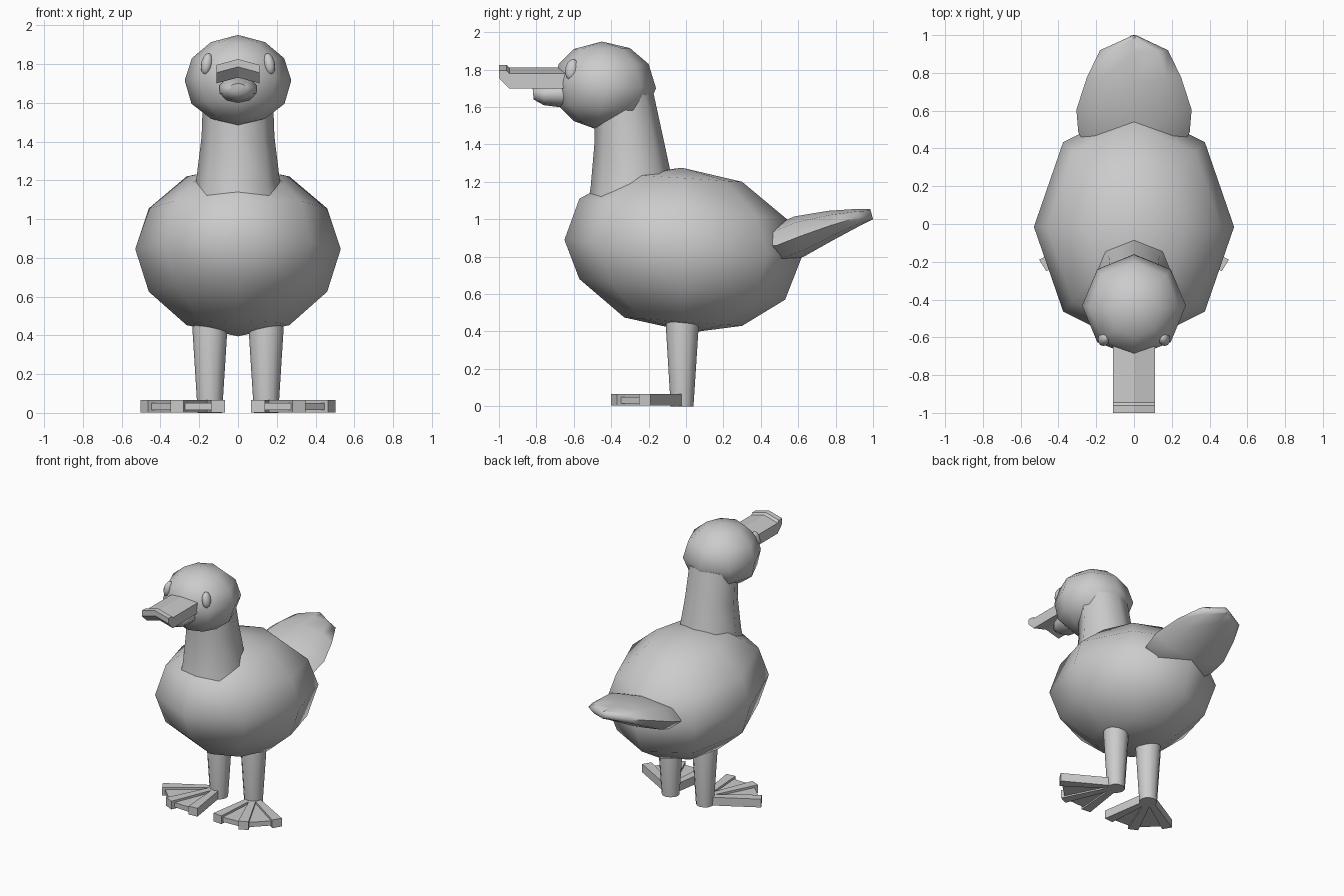
import bpy, bmesh
from math import sin, cos, pi, radians
from mathutils import Vector

if "Cube" in bpy.data.objects:
    bpy.data.objects.remove(bpy.data.objects["Cube"])


def finish(name, bm, smooth=True, angle=60):
    bmesh.ops.remove_doubles(bm, verts=bm.verts, dist=1e-5)
    bmesh.ops.recalc_face_normals(bm, faces=bm.faces)
    me = bpy.data.meshes.new(name)
    bm.to_mesh(me)
    bm.free()
    if smooth:
        me.shade_smooth()
        me.set_sharp_from_angle(angle=radians(angle))
    ob = bpy.data.objects.new(name, me)
    bpy.context.collection.objects.link(ob)
    return ob


def loft(name, rings, n=8, cx=0.0):
    """Each ring: (front y, front z, back y, back z, half width in x)."""
    bm = bmesh.new()
    loops = []
    for fy, fz, by, bz, rx in rings:
        c = Vector((cx, (fy + by) / 2, (fz + bz) / 2))
        h = Vector((0, (by - fy) / 2, (bz - fz) / 2))
        if rx == 0:
            loops.append([bm.verts.new(c)])
        else:
            loops.append([bm.verts.new(c + h * cos(2 * pi * i / n)
                          + Vector((rx * sin(2 * pi * i / n), 0, 0))) for i in range(n)])
    for a, b in zip(loops, loops[1:]):
        for i in range(n):
            j = (i + 1) % n
            quad = [a[i % len(a)], a[j % len(a)], b[j % len(b)], b[i % len(b)]]
            bm.faces.new(list(dict.fromkeys(quad)))
    for end in (loops[0], loops[-1]):
        if len(end) > 1:
            bm.faces.new(end)
    return finish(name, bm)


def prism(bm, pts, z0, z1):
    lo = [bm.verts.new((x, y, z0)) for x, y in pts]
    hi = [bm.verts.new((x, y, z1)) for x, y in pts]
    bm.faces.new(lo)
    bm.faces.new(hi)
    for i in range(len(pts)):
        j = (i + 1) % len(pts)
        bm.faces.new((lo[i], lo[j], hi[j], hi[i]))


# Body, neck and head: eight-sided rounded forms
loft("body", [(0.03, 0.395, 0.03, 0.395, 0),
              (-0.33, 0.475, 0.30, 0.43, 0.265),
              (-0.57, 0.68, 0.53, 0.57, 0.46),
              (-0.65, 0.89, 0.62, 0.80, 0.53),
              (-0.57, 1.11, 0.54, 1.00, 0.46),
              (-0.33, 1.24, 0.30, 1.20, 0.265),
              (-0.02, 1.275, -0.02, 1.275, 0)])
loft("neck", [(-0.54, 1.00, -0.05, 1.10, 0.25),
              (-0.51, 1.17, -0.08, 1.24, 0.215),
              (-0.49, 1.40, -0.125, 1.45, 0.188),
              (-0.49, 1.60, -0.175, 1.68, 0.18)])
loft("head", [(-0.49, 1.485, -0.49, 1.485, 0),
              (-0.60, 1.525, -0.33, 1.51, 0.14),
              (-0.685, 1.61, -0.215, 1.58, 0.24),
              (-0.705, 1.73, -0.16, 1.70, 0.275),
              (-0.68, 1.83, -0.20, 1.83, 0.238),
              (-0.60, 1.91, -0.30, 1.915, 0.14),
              (-0.45, 1.95, -0.45, 1.95, 0)])

# Tail: flattened leaf swept upwards
loft("tail", [(0.45, 0.78, 0.40, 0.94, 0.26),
              (0.52, 0.76, 0.45, 0.96, 0.295),
              (0.63, 0.80, 0.58, 1.015, 0.305),
              (0.79, 0.89, 0.76, 1.045, 0.25),
              (0.93, 0.965, 0.91, 1.055, 0.18),
              (1.00, 1.00, 0.985, 1.055, 0.02)])

# Upper beak: ridged sheet with a raised lip
profile = [(-0.60, 1.81), (-0.945, 1.81), (-0.96, 1.825), (-1.0, 1.825),
           (-1.0, 1.785), (-0.945, 1.73), (-0.60, 1.73)]
bm = bmesh.new()
rows = [[bm.verts.new((x, y, z - dz)) for y, z in profile]
        for x, dz in ((-0.112, 0.03), (0, 0), (0.112, 0.03))]
for a, b in zip(rows, rows[1:]):
    for i in range(len(profile)):
        j = (i + 1) % len(profile)
        bm.faces.new((a[i], a[j], b[j], b[i]))
bm.faces.new(rows[0])
bm.faces.new(rows[-1])
finish("upper_beak", bm, smooth=False)

# Lower beak
loft("lower_beak", [(-0.60, 1.60, -0.60, 1.74, 0.10),
                    (-0.68, 1.60, -0.68, 1.74, 0.10),
                    (-0.76, 1.61, -0.76, 1.72, 0.085),
                    (-0.815, 1.64, -0.82, 1.70, 0.045)], n=10)

for side, s in (("left", 1), ("right", -1)):
    # Eye
    bm = bmesh.new()
    bmesh.ops.create_uvsphere(bm, u_segments=12, v_segments=8, radius=1)
    for v in bm.verts:
        v.co = (s * 0.161 + v.co.x * 0.03 + s * v.co.z * -0.008,
                -0.61 + v.co.y * 0.036 + v.co.z * 0.006, 1.80 + v.co.z * 0.056)
    finish(side + "_eye", bm)

    # Leg
    loft(side + "_leg", [(-0.082, 0.0, 0.04, 0.0, 0.063),
                         (-0.108, 0.43, 0.068, 0.43, 0.09),
                         (-0.09, 0.56, 0.05, 0.56, 0.075)], n=12, cx=s * 0.145)

    # Foot: three toes joined by a thinner web
    bm = bmesh.new()
    heel = Vector((0.145, -0.01))
    tips = [Vector((0.483, -0.22)), Vector((0.315, -0.385)), Vector((0.103, -0.395))]
    for tip in tips:
        d = (tip - heel).normalized()
        w = Vector((-d.y, d.x))
        pts = [heel - w * 0.02, tip - w * 0.036, tip + w * 0.036, heel + w * 0.02]
        prism(bm, [(s * p.x, p.y) for p in pts], 0.003, 0.066)
    for a, b in zip(tips, tips[1:]):
        pts = [heel, heel.lerp(a, 0.97), heel.lerp(b, 0.97)]
        prism(bm, [(s * p.x, p.y) for p in pts], 0.014, 0.05)
    bmesh.ops.recalc_face_normals(bm, faces=bm.faces)
    me = bpy.data.meshes.new(side + "_foot")
    bm.to_mesh(me)
    bm.free()
    bpy.context.collection.objects.link(bpy.data.objects.new(side + "_foot", me))
